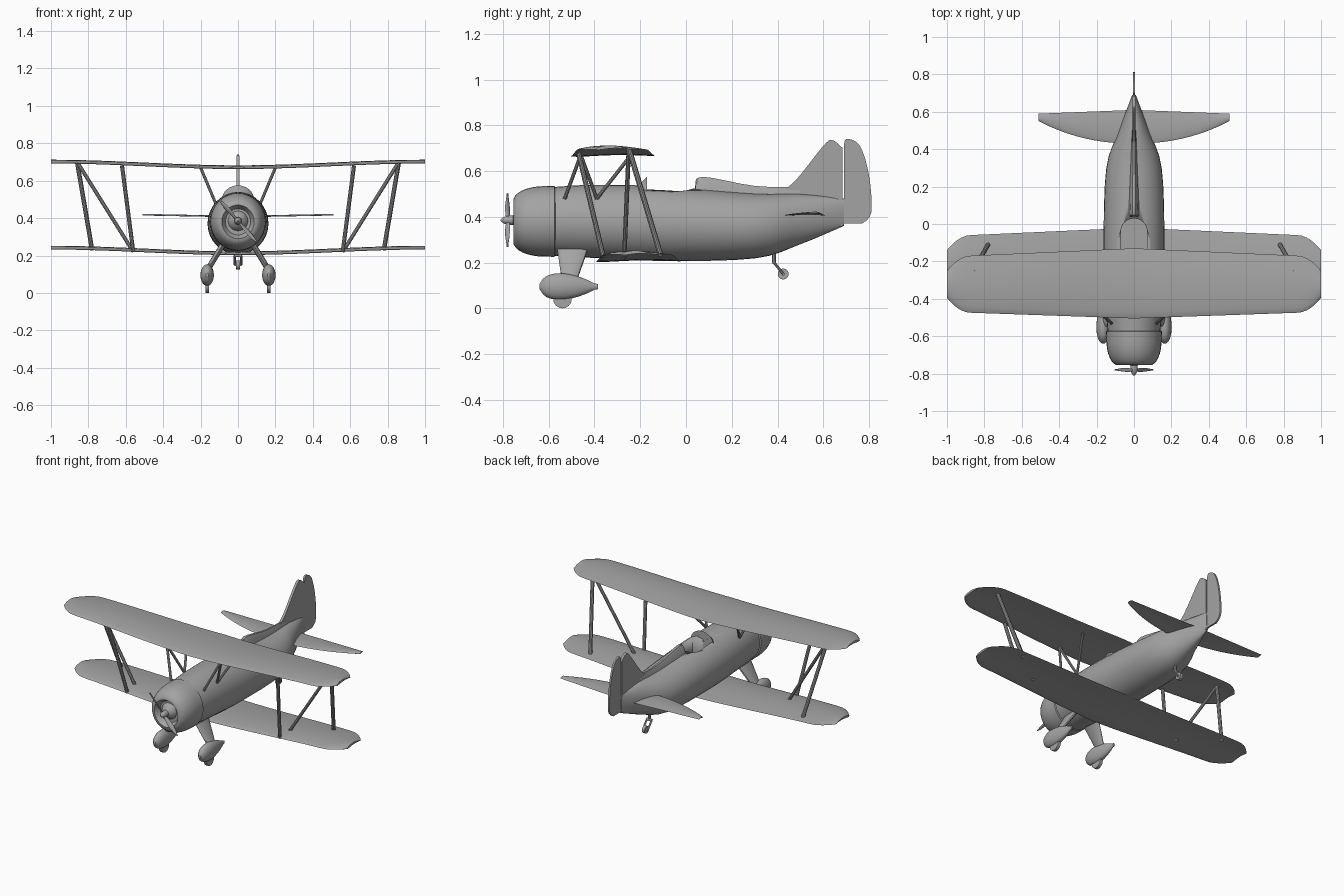
import bpy, bmesh
from math import sin, cos, pi, radians
from mathutils import Vector

cube = bpy.data.objects.get("Cube")
if cube:
    bpy.data.objects.remove(cube)

GREY = (.37, .37, .37, 1)
grey = bpy.data.materials.new("plain grey")
grey.use_nodes = True
grey.diffuse_color = GREY
grey.node_tree.nodes["Principled BSDF"].inputs["Base Color"].default_value = GREY


def activate(ob):
    bpy.ops.object.select_all(action="DESELECT")
    ob.select_set(True)
    bpy.context.view_layer.objects.active = ob


def steps(count):
    """Even fractions from zero to one, both included."""
    return [i / count for i in range(count + 1)]


def turns(count):
    """Even angles around a full circle."""
    return [2 * pi * i / count for i in range(count)]


def flow(keys, detail=4):
    """Smooth path through a few key points of any dimension."""
    keys = [Vector(key) for key in keys]
    slopes = [(after - before) / 2 for before, after in
              zip(keys[:1] + keys[:-1], keys[1:] + keys[-1:])]
    path = []
    for a, b, start, end in zip(keys, keys[1:], slopes, slopes[1:]):
        for t in steps(detail)[:-1]:
            ease = t * t * (3 - 2 * t)
            path.append(a + (b - a) * ease + start * t * (1 - t) ** 2 - end * t * t * (1 - t))
    return path + keys[-1:]


def loft(name, rings):
    """Skin a row of equal rings, cap both ends and shade the result."""
    bm = bmesh.new()
    rows = [[bm.verts.new(point) for point in ring] for ring in rings]
    for row, following in zip(rows, rows[1:]):
        for i in range(len(row)):
            bm.faces.new((row[i - 1], row[i], following[i], following[i - 1]))
    bm.faces.new(rows[0])
    bm.faces.new(rows[-1])
    bmesh.ops.recalc_face_normals(bm, faces=bm.faces)
    mesh = bpy.data.meshes.new(name)
    bm.to_mesh(mesh)
    bm.free()
    mesh.materials.append(grey)
    ob = bpy.data.objects.new(name, mesh)
    bpy.context.collection.objects.link(ob)
    activate(ob)
    bpy.ops.object.shade_smooth_by_angle(angle=radians(35))
    return ob


def oval(y, z, half_width, half_height, x=0):
    """Upright elliptical section across the length of the model."""
    return [(x + half_width * cos(a), y, z + half_height * sin(a)) for a in turns(32)]


def tube(name, start, end, radius, sides=10):
    start, end = Vector(start), Vector(end)
    u = (end - start).orthogonal().normalized()
    v = (end - start).normalized().cross(u)
    loft(name, [[centre + radius * (u * cos(a) + v * sin(a)) for a in turns(sides)]
                for centre in (start, end)])


def plate(name, outline, half_thickness):
    """Flat upright plate from a side outline of (y, z)."""
    return loft(name, [[(x, y, z) for y, z in outline]
                       for x in (-half_thickness, half_thickness)])


def wing(name, span, plan, thickness):
    """Cambered wing; plan(u) gives leading y, trailing y and z at span fraction u."""
    rings = []
    for t in steps(48):
        side = -cos(pi * t)
        lead, trail, z = plan(abs(side))
        ring = []
        for a in turns(20):
            chord = (1 - cos(a)) / 2
            height = .6 * sin(pi * chord) + sin(a) * (.6 - chord / 2)
            ring.append((side * span, lead + (trail - lead) * chord, z + thickness * height))
        rings.append(ring)
    return loft(name, rings)


# Fuselage
body = [(-.58, .38, .14, .15), (-.4, .38, .155, .16), (-.1, .37, .163, .163),
        (.3, .36, .148, .142), (.5, .39, .08, .11), (.69, .42, .01, .06)]
fuselage = loft("fuselage", [oval(*key) for key in flow(body)])

# Cockpit opening, round at the back and square at the windscreen
rim = [(.07 * cos(pi * t), .07 * sin(pi * t) - .04) for t in steps(12)]
rim += [(-.07, -.17), (.07, -.17)]
cutter = loft("cockpit_cutter", [[(x, y, z) for x, y in rim] for z in (.42, .7)])
cutter.hide_render = True
cut = fuselage.modifiers.new("cockpit", "BOOLEAN")
cut.operation = "DIFFERENCE"
cut.object = cutter
activate(fuselage)
bpy.ops.object.modifier_apply(modifier=cut.name)
bpy.data.objects.remove(cutter)

# Windscreen and headrest fairing
loft("windscreen", [oval(-.21 + .04 * t, .5, .06 + .025 * t, .035 + .04 * t) for t in steps(3)])
fairing = []
for y, top, half in flow([(.04, .53, .035), (.07, .575, .035), (.3, .535, .025), (.5, .53, .015)]):
    profile = [(1, .47), (.6, top - .02), (.25, top)]
    fairing.append([(half * w, y, z) for w, z in profile]
                   + [(-half * w, y, z) for w, z in reversed(profile)])
loft("headrest_fairing", fairing)

# Engine cowl with a rounded nose, and the engine inside its mouth
cowl = [(-.72, .07), (-.74, .08)]
cowl += [(-.62 - .135 * cos(a), .09 + .064 * sin(a)) for a in [pi / 2 * t for t in steps(8)]]
cowl += [(-.575, .155), (-.57, .145)]
loft("engine_cowl", [oval(y, .38, .96 * r, r) for y, r in cowl])
loft("engine_front", [oval(-.71 - .05 * t, .385, *[.055 - .04 * t * t] * 2) for t in steps(4)])

# Propeller hub and twisted blades
loft("propeller_hub", [oval(-.75 - .06 * t, .385, *[.02 - .017 * t ** 4] * 2) for t in steps(8)])
hub = Vector((0, -.78, .385))
for label, flip in (("lower", 1), ("upper", -1)):
    along = Vector((flip * .66, 0, -flip * .75))
    blade = []
    for t in steps(8):
        pitch = radians(60 - 35 * t) * flip
        wide = Vector((.75 * cos(pitch), sin(pitch), .66 * cos(pitch)))
        flat = along.cross(wide)
        half = .015 * sin(pi * (.15 + .8 * t))
        blade.append([hub + along * (.01 + .145 * t) + wide * half * cos(a) + flat * .004 * sin(a)
                      for a in turns(10)])
    loft(label + "_propeller_blade", blade)


def main_plan(u):
    """Gentle taper with rounded tips and raised outer panels."""
    tip = .075 * max(0, u * 8 - 7) ** 2
    return -.505 + .035 * u + tip, -.13 - .045 * u - tip, .665 + .03 * u * u * (3 - 2 * u)


def lower_plan(u):
    lead, trail, z = main_plan(u)
    return lead + .11, trail + .11, z - .46


def tail_plan(u):
    return .43 + .12 * u ** 2.2, .61 - .02 * u, .405 + .01 * u


# Wings and tail surfaces
wing("upper_wing", 1, main_plan, .018)
wing("lower_wing", 1, lower_plan, .018)
wing("tailplane", .51, tail_plan, .008)
fin_edge = flow([(.4, .5), (.48, .56), (.6, .71), (.64, .735), (.685, .7)])
plate("fin", fin_edge + [Vector((.685, .36)), Vector((.6, .36))], .008)
rudder_edge = flow([(.69, .69), (.7, .74), (.76, .71), (.8, .58), (.81, .42), (.77, .37)])
plate("rudder", rudder_edge + [Vector((.69, .37))], .006)

# Wing struts, cabane struts and landing gear on both sides
for side, s in (("left", 1), ("right", -1)):
    tube(side + "_front_strut", (s * .62, -.47, .68), (s * .56, -.36, .22), .011)
    tube(side + "_rear_strut", (s * .86, -.25, .7), (s * .78, -.11, .23), .012)
    tube(side + "_diagonal_strut", (s * .86, -.25, .7), (s * .56, -.27, .22), .01)
    for label, top, foot in (("front", -.46, -.53), ("middle", -.46, -.39), ("rear", -.24, -.39)):
        tube(f"{side}_{label}_cabane_strut", (s * .2, top, .67), (s * .12, foot, .48), .008)

    # Leg tapers from the belly down into the teardrop wheel fairing
    loft(side + "_gear_leg", [[(s * (.08 + .085 * t) + .018 * sin(a),
                                -.495 - .015 * t + (.068 - .035 * t) * cos(a),
                                .26 - .14 * t) for a in turns(16)] for t in steps(4)])
    fairing = []
    for t in steps(16):
        swell = max(.1, sin(pi * t ** .65)) ** .7
        fairing.append(oval(-.64 + .255 * t, .095, .036 * swell, .058 * swell, s * .165))
    loft(side + "_wheel_fairing", fairing)
    tube(side + "_wheel", (s * .155, -.54, .04), (s * .175, -.54, .04), .04, 24)
    tube(side + "_tail_fork", (s * .017, .385, .2), (s * .017, .425, .15), .006)

# Tail wheel
tube("tail_wheel_post", (0, .385, .26), (0, .385, .2), .009)
for label, y, z, half, radius in (("fork_bridge", .385, .2, .02, .008),
                                  ("wheel", .425, .15, .01, .024),
                                  ("axle", .425, .15, .02, .007)):
    tube("tail_" + label, (-half, y, z), (half, y, z), radius, 20)
